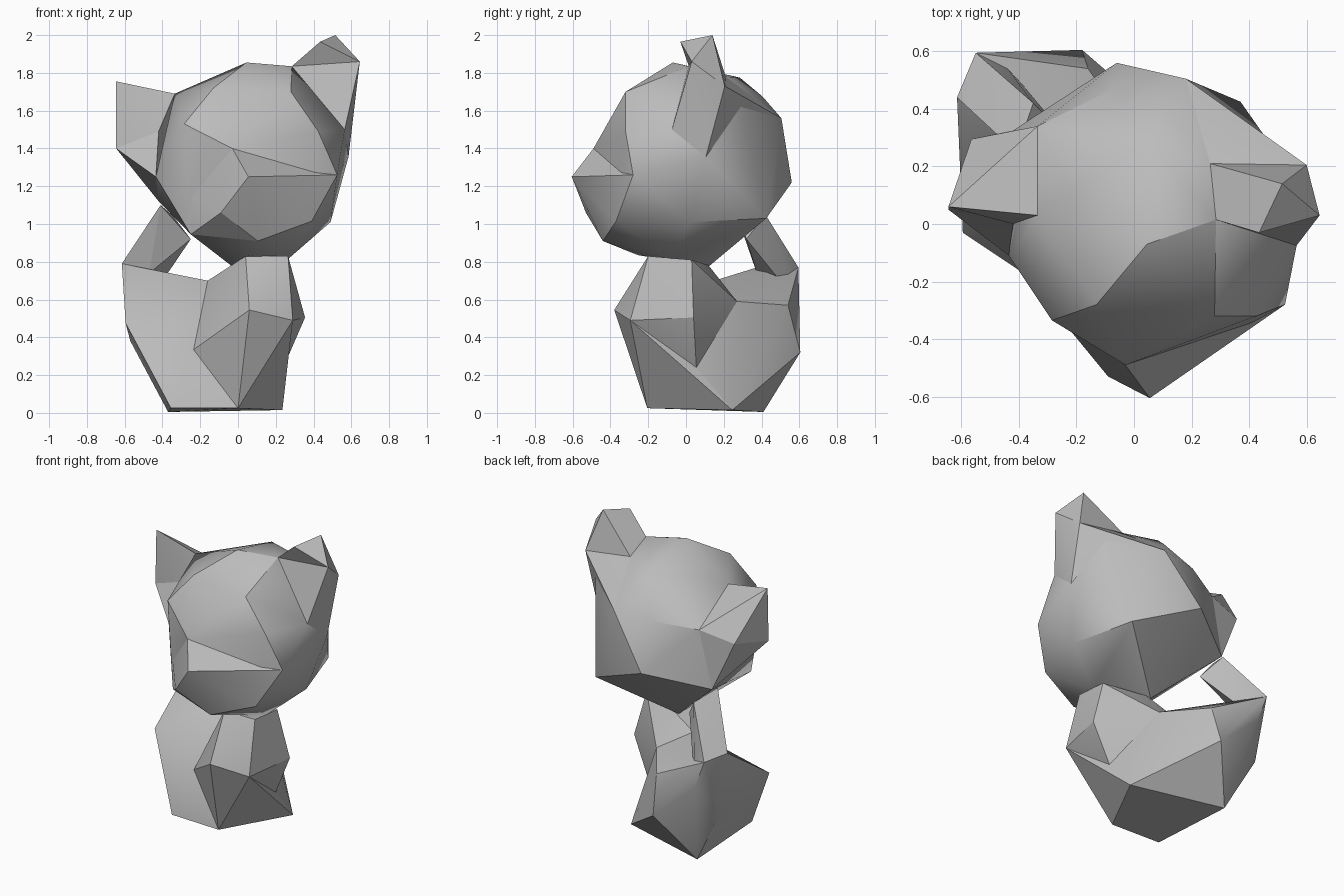
import bpy, bmesh, math

if "Cube" in bpy.data.objects:
    bpy.data.objects.remove(bpy.data.objects["Cube"])

grey = bpy.data.materials.new("plain_grey")
grey.diffuse_color = (0.5, 0.5, 0.5, 1)
grey.use_nodes = True
grey.node_tree.nodes["Principled BSDF"].inputs["Base Color"].default_value = grey.diffuse_color


def faceted(name, points):
    """Faceted solid wrapped tightly around a few corner points."""
    bm = bmesh.new()
    verts = [bm.verts.new(p) for p in points]
    out = bmesh.ops.convex_hull(bm, input=verts)
    unused = {g for g in out["geom_interior"] + out["geom_unused"]
              if isinstance(g, bmesh.types.BMVert)}
    bmesh.ops.delete(bm, geom=list(unused), context='VERTS')
    bmesh.ops.recalc_face_normals(bm, faces=bm.faces)
    for f in bm.faces:
        f.smooth = True
    me = bpy.data.meshes.new(name)
    bm.to_mesh(me)
    bm.free()
    me.set_sharp_from_angle(angle=math.radians(30))
    me.materials.append(grey)
    ob = bpy.data.objects.new(name, me)
    bpy.context.collection.objects.link(ob)
    return ob


# shared corners of the head
brow_left, cheek_left = (-.335, .03, 1.69), (-.435, -.11, 1.25)
nape_left, jaw_left = (-.335, .34, 1.50), (-.42, .325, 1.12)
crown_right, temple_right = (.285, .015, 1.835), (.565, -.075, 1.50)
side_right, crown_back = (.585, .105, 1.355), (.265, .21, 1.78)
jaw_back, back_right = (.37, .425, 1.03), (.465, .29, 1.62)
back_mid = (.18, .505, 1.56)
nose_bridge, cheek_right = (-.03, -.49, 1.40), (.525, -.28, 1.26)
chin, jaw_right, jaw_front = (.105, -.44, .91), (.39, -.37, 1.015), (-.25, -.33, .945)
ear_out, ear_back, ear_pit = (-.645, .05, 1.40), (-.565, .295, 1.45), (-.42, 0, 1.49)
tip_side, tip_back = (.645, .03, 1.86), (.6, .205, 1.73)
# shared corners of the body
flank, hip_right = (.355, .04, .505), (.24, .055, .24)
foot_right, foot_front = (.235, .245, .015), (0, -.205, .025)
breast, breast_right = (.06, -.38, .545), (.29, -.295, .49)
chest_left, saddle, spine = (-.235, -.13, .335), (-.16, .15, .70), (.03, .27, .59)
tail_side, tail_back = (-.615, .44, .79), (-.55, .595, .77)
tail_inner, tail_low = (-.47, .375, .74), (-.48, .595, .58)

# skull
faceted("skull", [
    nose_bridge, cheek_right, chin, jaw_right, jaw_front,
    (-.285, -.335, 1.53), (.28, -.32, 1.70), (.425, -.32, 1.49),
    (-.13, -.28, 1.72), (.045, -.07, 1.855), (.49, .02, 1.01),
    (-.06, .56, 1.22), back_mid, (-.07, .47, 1.54), (.05, .285, 1.775),
    (.1, .405, 1.675), (-.03, .12, .775), (.26, -.08, .81),
    (.05, -.255, .835), brow_left, cheek_left, nape_left, jaw_left,
    crown_right, temple_right, side_right, crown_back, jaw_back, back_right])

# pointed muzzle
faceted("muzzle", [
    (.055, -.605, 1.25), (-.09, -.53, 1.06),
    nose_bridge, cheek_right, chin, jaw_right, jaw_front, cheek_left])

# right ear: base and forward-leaning tip
faceted("ear_right_base", [
    crown_right, temple_right, side_right, crown_back, tip_side, tip_back,
    back_right, back_mid])
faceted("ear_right_tip", [
    crown_right, crown_back, tip_side, tip_back,
    (.515, .14, 2.0), (.435, -.03, 1.965)])

# left ear: hollow-fronted shell and the cheek under it
faceted("ear_left", [
    brow_left, nape_left, ear_pit, ear_out, ear_back, (-.645, .06, 1.755)])
faceted("ear_left_base", [
    ear_out, ear_pit, ear_back, cheek_left, nape_left, jaw_left])

# upright chest and neck
faceted("chest", [
    (.04, -.2, .83), (.265, -.2, .83), (.27, .03, .81), (0, .12, .78),
    breast, breast_right, flank, hip_right, foot_front, chest_left, saddle, spine])
faceted("front_leg", [breast, breast_right, foot_front, foot_right, hip_right])

# seated haunches
faceted("haunches", [
    (-.595, -.03, .475), (-.355, -.19, .025), (-.37, .41, .005),
    (-.18, .605, .32), (-.57, .46, .38), (-.16, .54, .57),
    hip_right, foot_right, foot_front, chest_left, saddle, spine,
    tail_side, tail_back, tail_inner, tail_low])

# tail rising to the back of the head
faceted("tail", [
    tail_side, tail_back, tail_inner, tail_low,
    (-.41, .25, 1.10), (-.35, .42, 1.05), (-.25, .32, .92)])
